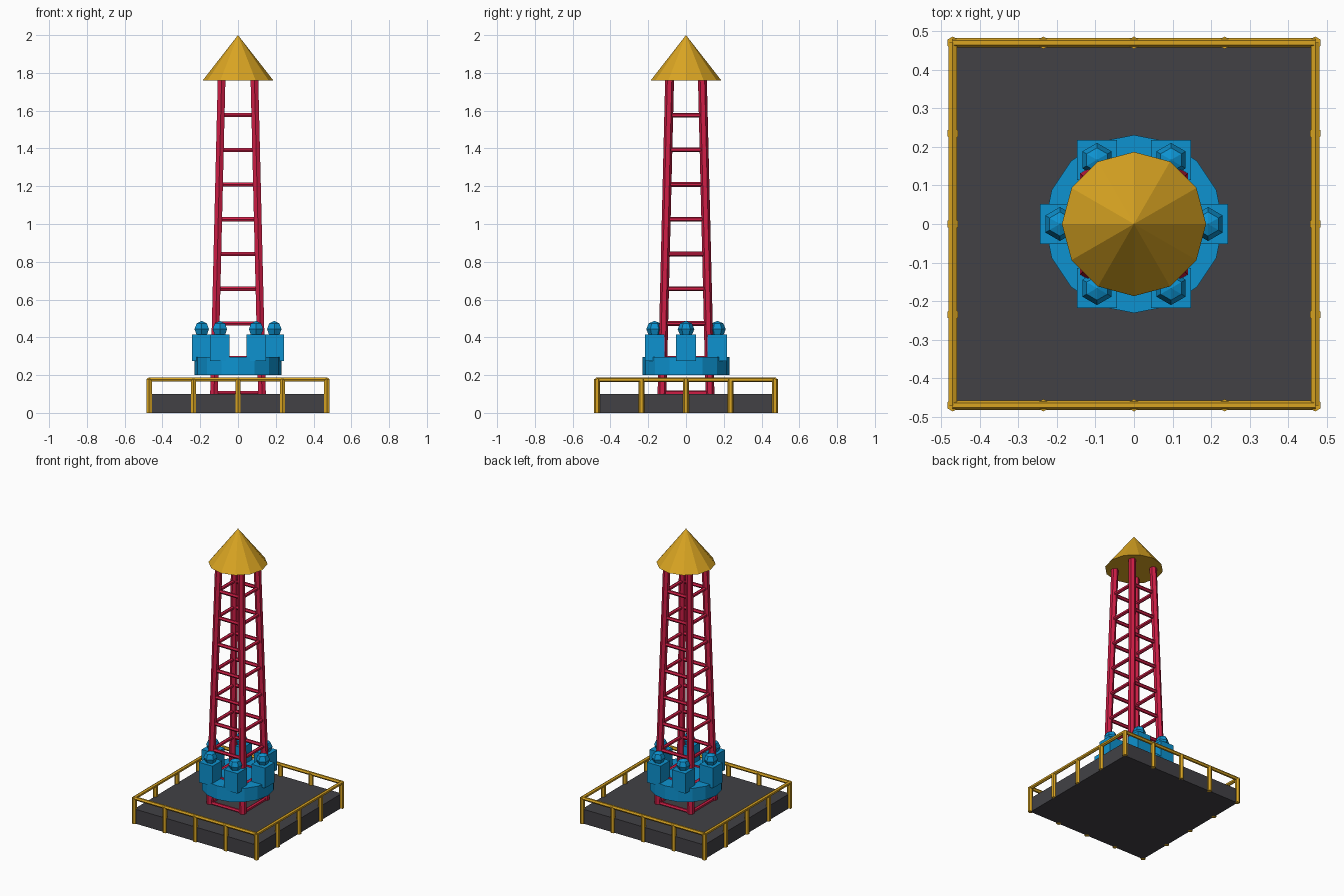
import bpy, bmesh
from math import sin, cos, pi, radians
from mathutils import Vector, Matrix

if "Cube" in bpy.data.objects:
    bpy.data.objects.remove(bpy.data.objects["Cube"])


def material(name, rgb):
    m = bpy.data.materials.new(name)
    m.diffuse_color = (*rgb, 1)
    m.use_nodes = True
    m.node_tree.nodes["Principled BSDF"].inputs["Base Color"].default_value = m.diffuse_color
    return m


GOLD = material("gold", (0.70, 0.376, 0.016))
RED = material("crimson red", (0.62, 0.012, 0.06))
BLUE = material("sky blue", (0.004, 0.29, 0.63))
DARK = material("dark grey", (0.054, 0.053, 0.06))


def finish(bm, name, mat):
    bmesh.ops.recalc_face_normals(bm, faces=bm.faces[:])
    me = bpy.data.meshes.new(name)
    bm.to_mesh(me)
    bm.free()
    me.materials.append(mat)
    ob = bpy.data.objects.new(name, me)
    bpy.context.collection.objects.link(ob)
    return ob


def box(bm, centre, size):
    m = Matrix.Translation(centre) @ Matrix.Diagonal((*size, 1))
    bmesh.ops.create_cube(bm, size=1, matrix=m)


def lathe(bm, profile, sides, centre=(0, 0, 0)):
    """Stack of (radius, z) rings with a corner on +y; radius 0 makes a tip."""
    c = Vector(centre)
    rings = []
    for r, z in profile:
        if r < 1e-5:
            rings.append([bm.verts.new(c + Vector((0, 0, z)))])
        else:
            rings.append([bm.verts.new(c + Vector((r * sin(2 * pi * i / sides), r * cos(2 * pi * i / sides), z)))
                          for i in range(sides)])
    for a, b in zip(rings, rings[1:]):
        for i in range(sides):
            j = (i + 1) % sides
            quad = [a[i % len(a)], a[j % len(a)], b[j % len(b)], b[i % len(b)]]
            bm.faces.new(list(dict.fromkeys(quad)))
    for ring in (rings[0], rings[-1]):
        if len(ring) > 2:
            bm.faces.new(ring)


def tube(bm, a, b, r, sides=6):
    """Capped straight bar between two points."""
    a, b = Vector(a), Vector(b)
    d = b - a
    start = len(bm.verts)
    lathe(bm, [(r, 0), (r, d.length)], sides)
    bm.verts.ensure_lookup_table()
    q = Vector((0, 0, 1)).rotation_difference(d.normalized()) if d.normalized().z < 0.999999 else None
    for v in bm.verts[start:]:
        v.co = (q @ v.co if q else v.co) + a


# Square platform
H = 0.47
bm = bmesh.new()
box(bm, (0, 0, 0.05), (2 * H, 2 * H, 0.1))
finish(bm, "platform", DARK)

# Fence posts along the edge
bm = bmesh.new()
steps = [-H, -H / 2, 0, H / 2, H]
for x in steps:
    for y in steps:
        if max(abs(x), abs(y)) == H:
            tube(bm, (x, y, 0), (x, y, 0.18), 0.016)
finish(bm, "fence_posts", GOLD)

# Fence top rails
bm = bmesh.new()
for s in (-1, 1):
    tube(bm, (-H, s * H, 0.176), (H, s * H, 0.176), 0.0125)
    tube(bm, (s * H, -H, 0.176), (s * H, H, 0.176), 0.0125)
finish(bm, "fence_rails", GOLD)

# Tapered tower legs
Z0, Z1 = 0.09, 1.77


def leg_at(z):
    return 0.127 + (0.087 - 0.127) * (z - 0.1) / 1.66


corners = [(-1, -1), (1, -1), (1, 1), (-1, 1)]
bm = bmesh.new()
for sx, sy in corners:
    a, b = leg_at(Z0), leg_at(Z1)
    tube(bm, (sx * a, sy * a, Z0), (sx * b, sy * b, Z1), 0.0235)
finish(bm, "tower_legs", RED)

# Horizontal rungs on all four faces
bm = bmesh.new()
for i in range(9):
    z = 0.106 + 0.1838 * i
    w = leg_at(z)
    for k in range(4):
        (ax, ay), (bx, by) = corners[k], corners[(k + 1) % 4]
        tube(bm, (ax * w, ay * w, z), (bx * w, by * w, z), 0.0125)
finish(bm, "tower_rungs", RED)

# Riding carriage
bm = bmesh.new()
lathe(bm, [(0.231, 0.2), (0.231, 0.295)], 16)
finish(bm, "carriage_ring", BLUE)

# Six seats with faceted riders' heads
seats, heads = bmesh.new(), bmesh.new()
R = 0.044
for k in range(6):
    x, y = 0.192 * cos(radians(60 * k)), 0.192 * sin(radians(60 * k))
    box(seats, (x, y, 0.345), (0.104, 0.104, 0.14))
    ball = [(R * sin(pi * i / 4), -R * cos(pi * i / 4)) for i in range(5)]
    lathe(heads, ball, 6, (x, y, 0.443))
finish(seats, "seats", BLUE)
finish(heads, "seat_heads", BLUE)

# Pointed roof
bm = bmesh.new()
lathe(bm, [(0.187, 1.76), (0, 2.0)], 12)
finish(bm, "roof", GOLD)
